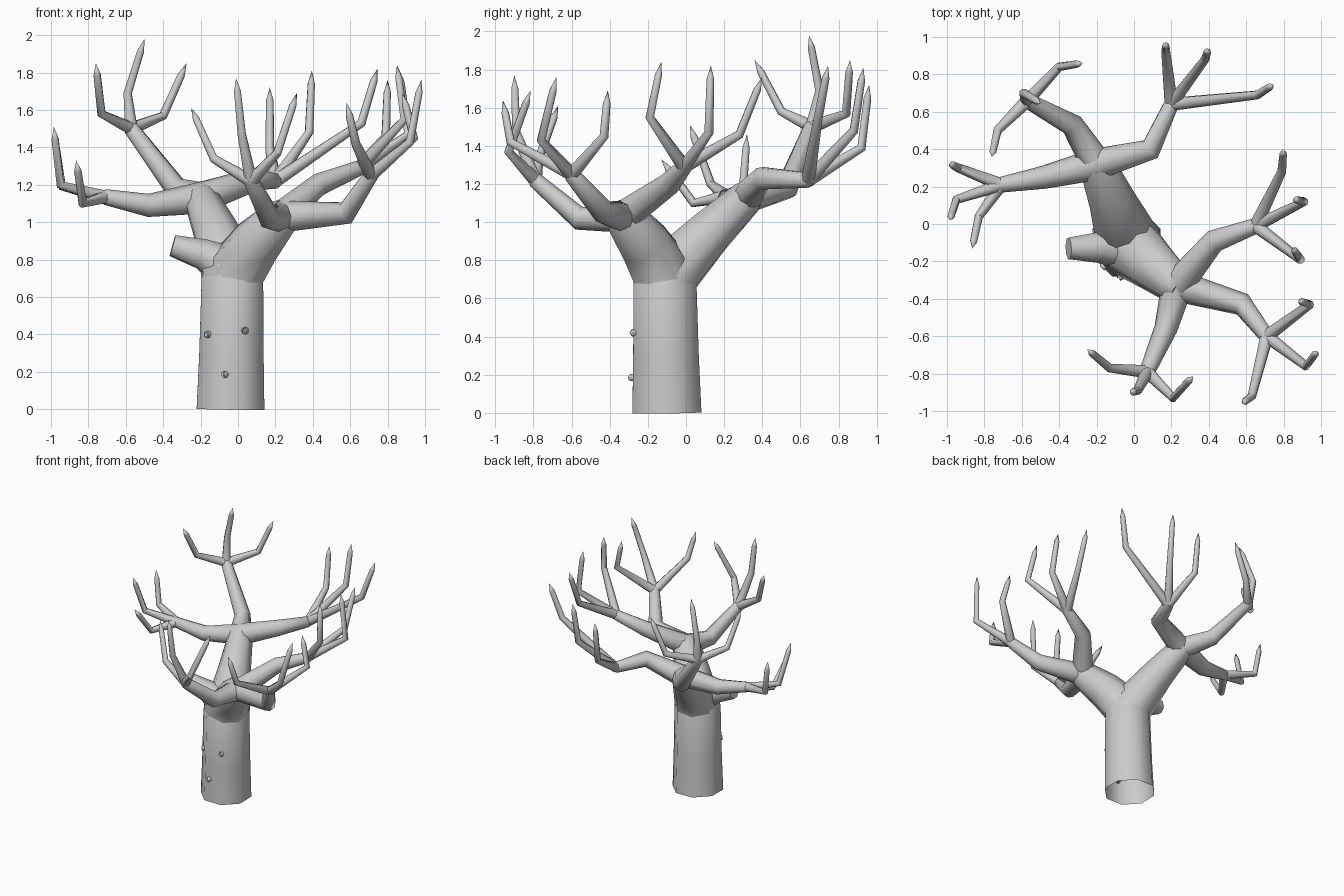
import bpy, bmesh
from math import cos, sin, pi, radians
from mathutils import Vector

if "Cube" in bpy.data.objects:
    bpy.data.objects.remove(bpy.data.objects["Cube"])

SIDES = 8


def tube(bm, pts, radii, cap_end=True):
    """Sweep an eight-sided ring along a path; a zero radius makes a point."""
    pts = [Vector(p) for p in pts]
    dirs = [(b - a).normalized() for a, b in zip(pts, pts[1:])]
    tangents = [dirs[0]] + [(a + b).normalized() for a, b in zip(dirs, dirs[1:])] + [dirs[-1]]
    u = tangents[0].cross(Vector((0.38, 0.92, 0.05))).normalized()
    prev, ring = tangents[0], None
    for p, t, r in zip(pts, tangents, radii):
        u = prev.rotation_difference(t) @ u
        u = (u - t * u.dot(t)).normalized()
        v, prev = t.cross(u), t
        if r == 0:
            tip = bm.verts.new(p)
            for i in range(SIDES):
                bm.faces.new((ring[i], ring[(i + 1) % SIDES], tip))
            return
        new = [bm.verts.new(p + r * (u * cos(2 * pi * i / SIDES) + v * sin(2 * pi * i / SIDES)))
               for i in range(SIDES)]
        if ring:
            for i in range(SIDES):
                j = (i + 1) % SIDES
                bm.faces.new((ring[i], ring[j], new[j], new[i]))
        ring = new
    if cap_end:
        bm.faces.new(ring)


def finish(name, bm):
    me = bpy.data.meshes.new(name)
    bm.to_mesh(me)
    bm.free()
    ob = bpy.data.objects.new(name, me)
    bpy.context.collection.objects.link(ob)
    bpy.ops.object.select_all(action='DESELECT')
    ob.select_set(True)
    bpy.context.view_layer.objects.active = ob
    bpy.ops.object.shade_smooth_by_angle(angle=radians(50))
    return ob


def single(name, pts, radii):
    bm = bmesh.new()
    tube(bm, pts, radii)
    finish(name, bm)


def branch(name, hub, mid, node, twigs):
    """A bough from hub to node that splits into three bent, pointed twigs."""
    bm = bmesh.new()
    hub, mid, node = Vector(hub), Vector(mid), Vector(node)
    over = node + (node - mid).normalized() * 0.03
    tube(bm, (hub, mid, node, over), (0.085, 0.062, 0.042, 0.026))
    for elbow, tip in twigs:
        elbow, tip = Vector(elbow), Vector(tip)
        neck = tip + (elbow - tip).normalized() * 0.07
        tube(bm, (node, elbow, neck, tip), (0.036, 0.024, 0.02, 0))
    finish(name, bm)


# Trunk, open underneath, and the sawn-off stub
single("trunk", [(-.04, -.10, 0), (-.035, -.105, .3), (-.03, -.11, .70), (-.03, -.10, .86)],
       [.196, .186, .178, .11])
single("cut_stub", [(-.03, -.12, .74), (-.19, -.125, .83), (-.35, -.13, .875)],
       [.13, .085, .06])

# Two main limbs
back_hub, front_hub = (-.20, .32, 1.13), (.23, -.33, 1.03)
single("back_limb", [(-.03, -.11, .60), (-.03, -.10, .72), (-.12, .13, .95), back_hub, (-.22, .36, 1.17)],
       [.17, .175, .125, .095, .06])
single("front_limb", [(-.03, -.11, .60), (-.03, -.11, .72), (.10, -.22, .89), front_hub, (.26, -.36, 1.07)],
       [.17, .175, .14, .105, .07])

# Boughs on the back limb
branch("left_bough", back_hub, (-.48, .25, 1.09), (-.71, .21, 1.135), [
    ((-.95, .13, 1.20), (-.985, .02, 1.51)),
    ((-.94, .30, 1.19), (-.98, .32, 1.46)),
    ((-.83, .04, 1.10), (-.865, -.13, 1.33))])
branch("back_left_bough", back_hub, (-.33, .53, 1.18), (-.57, .66, 1.50), [
    ((-.59, .70, 1.69), (-.50, .645, 1.98)),
    ((-.40, .84, 1.57), (-.275, .86, 1.85)),
    ((-.73, .50, 1.58), (-.76, .36, 1.85))])
branch("back_right_bough", back_hub, (.09, .40, 1.23), (.20, .64, 1.22), [
    ((.17, .92, 1.39), (.17, .96, 1.72)),
    ((.38, .88, 1.48), (.395, .93, 1.81)),
    ((.66, .69, 1.53), (.745, .745, 1.82))])

# Boughs on the front limb
branch("right_bough", front_hub, (.43, -.09, 1.20), (.65, -.01, 1.29), [
    ((.79, .28, 1.46), (.80, .40, 1.76)),
    ((.91, .12, 1.47), (.86, .13, 1.82)),
    ((.89, -.19, 1.55), (.85, -.13, 1.84))])
branch("front_right_bough", front_hub, (.58, -.43, 1.05), (.71, -.60, 1.25), [
    ((.94, -.43, 1.45), (.88, -.41, 1.69)),
    ((.92, -.76, 1.43), (.98, -.68, 1.76)),
    ((.63, -.92, 1.42), (.58, -.96, 1.64))])
branch("front_bough", front_hub, (.17, -.56, 1.02), (.07, -.79, 1.22), [
    ((-.13, -.77, 1.34), (-.25, -.67, 1.61)),
    ((.02, -.89, 1.47), (-.01, -.90, 1.77)),
    ((.21, -.93, 1.37), (.315, -.815, 1.69))])

# Small bark knots on the front of the trunk
for n, (x, y, z) in enumerate([(.035, -.27, .42), (-.07, -.278, .185), (-.16, -.225, .40)]):
    centre = Vector((x, y, z))
    out = Vector((x + .035, y + .105, 0)).normalized()
    single(f"bark_knot_{n + 1}", [centre - out * .03, centre + out * .014, centre + out * .016, centre - out * .002],
           [.02, .019, .012, .009])
